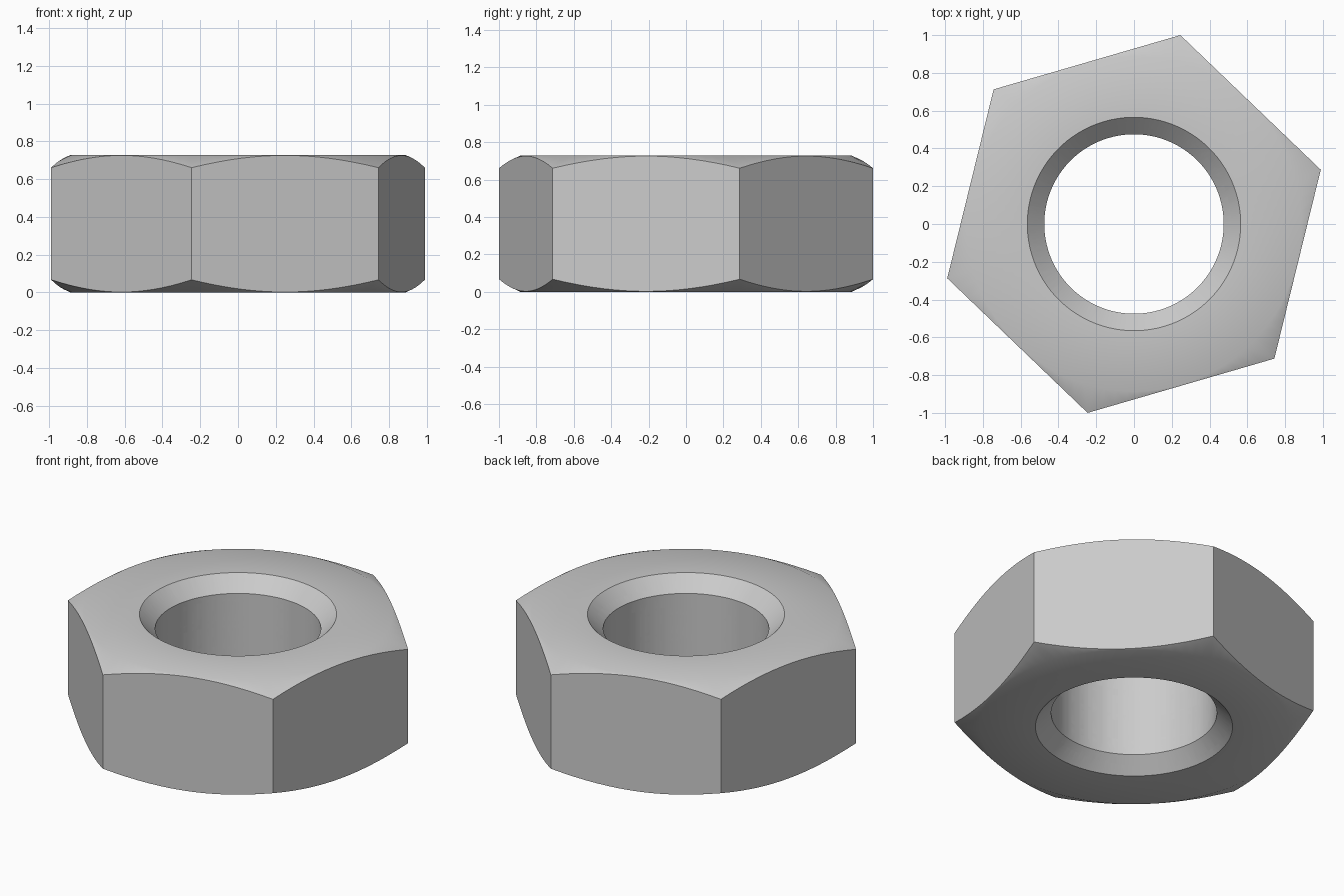
import bpy, bmesh
from math import pi, sin, cos, radians, tan

HEIGHT = 0.728
CORNER = radians(16.2)          # direction of one hexagon corner
FLAT = 0.8917                   # centre to flat
BORE, MAJOR, SINK = 0.475, 0.563, 0.565
PITCH = 0.165
SEG = 96

cube = bpy.data.objects.get("Cube")
if cube:
    bpy.data.objects.remove(cube, do_unlink=True)

steel = bpy.data.materials.new("grey steel")
steel.use_nodes = True
grey = (0.6, 0.6, 0.6, 1)
steel.diffuse_color = grey
steel.node_tree.nodes["Principled BSDF"].inputs["Base Color"].default_value = grey


def finish(bm, name):
    bmesh.ops.recalc_face_normals(bm, faces=bm.faces)
    mesh = bpy.data.meshes.new(name)
    bm.to_mesh(mesh)
    bm.free()
    mesh.materials.append(steel)
    obj = bpy.data.objects.new(name, mesh)
    bpy.context.collection.objects.link(obj)
    return obj


def hex_radius(a):
    return FLAT / cos((a - CORNER) % (pi / 3) - pi / 6)


def make_body():
    """Hexagon with conical corner chamfers and a countersunk bore."""
    bm = bmesh.new()
    columns = []
    for i in range(SEG):
        a = CORNER + 2 * pi * i / SEG
        outer = hex_radius(a + 1e-7)
        drop = (outer - FLAT + 0.005) * 0.47
        half = [(BORE, SINK - BORE), (SINK, 0), (FLAT - 0.005, 0), (outer, drop)]
        loop = [(r, HEIGHT - d) for r, d in half] + [(r, d) for r, d in reversed(half)]
        columns.append([bm.verts.new((r * cos(a), r * sin(a), z)) for r, z in loop])
    for i in range(SEG):
        p, q = columns[i - 1], columns[i]
        for k in range(len(p)):
            bm.faces.new((p[k - 1], q[k - 1], q[k], p[k]))
    return finish(bm, "hex_nut")


def make_thread_cutter():
    """Right-handed threaded rod; each turn joins the one above it."""
    bm = bmesh.new()
    inner = BORE - 0.015
    root = PITCH / 16
    flank = root + (MAJOR - inner) * tan(pi / 6)
    profile = [(inner, -flank), (MAJOR, -root), (MAJOR, root), (inner, flank)]
    turns = 8
    # Groove centre lies half a pitch from the ridge
    start = 0.572 + PITCH * (0.5 - 5 - (pi / 4 - CORNER) / (2 * pi)) - PITCH
    rows = []
    for i in range(SEG * turns + 1):
        a = CORNER + 2 * pi * i / SEG
        z = start + PITCH * i / SEG
        rows.append([bm.verts.new((r * cos(a), r * sin(a), z + h)) for r, h in profile])
    for i in range(SEG * turns):
        p, q = rows[i], rows[i + 1]
        for k in range(3):
            bm.faces.new((p[k], q[k], q[k + 1], p[k + 1]))
        if i + SEG + 1 < len(rows):
            up, uq = rows[i + SEG], rows[i + SEG + 1]
            bm.faces.new((p[3], q[3], uq[0], up[0]))
    # Close both ragged ends onto points on the axis
    low = bm.verts.new((0, 0, -1))
    high = bm.verts.new((0, 0, HEIGHT + 1))
    for e in [e for e in bm.edges if e.is_boundary]:
        a, b = e.verts
        bm.faces.new((a, b, low if a.co.z + b.co.z < HEIGHT else high))
    return finish(bm, "thread_cutter")


# Cut the internal thread
nut = make_body()
cutter = make_thread_cutter()
cutter.hide_render = True
cut = nut.modifiers.new("thread", "BOOLEAN")
cut.operation = "DIFFERENCE"
cut.solver = "EXACT"
cut.object = cutter
bpy.context.view_layer.objects.active = nut
nut.select_set(True)
bpy.ops.object.modifier_apply(modifier=cut.name)
bpy.data.objects.remove(cutter, do_unlink=True)

# Smooth the round surfaces, keep the machined edges crisp
bpy.ops.object.shade_smooth_by_angle(angle=radians(30))
